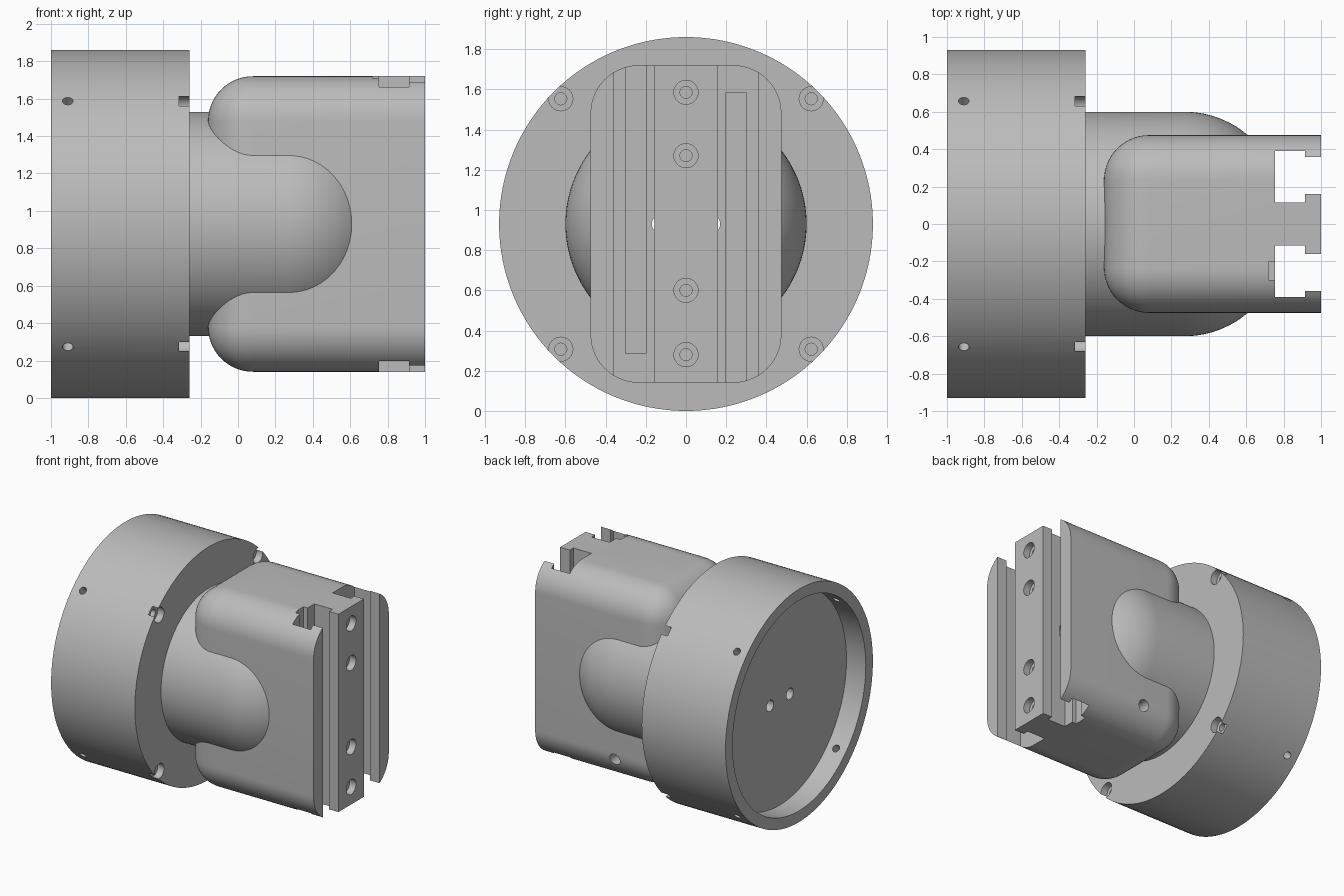
import bpy, bmesh, math
from mathutils import Matrix, Vector

if "Cube" in bpy.data.objects:
    bpy.data.objects.remove(bpy.data.objects["Cube"])

CZ = 0.93  # height of the main axis

grey = bpy.data.materials.new("light_grey")
grey.use_nodes = True
colour = (0.5, 0.5, 0.5, 1)
grey.diffuse_color = colour
grey.node_tree.nodes["Principled BSDF"].inputs["Base Color"].default_value = colour


def finish(name, bm):
    bmesh.ops.recalc_face_normals(bm, faces=bm.faces)
    mesh = bpy.data.meshes.new(name)
    bm.to_mesh(mesh)
    bm.free()
    mesh.materials.append(grey)
    ob = bpy.data.objects.new(name, mesh)
    bpy.context.collection.objects.link(ob)
    return ob


def lathe(name, profile, steps=128):
    """Revolve (x, radius) points about the main axis."""
    bm = bmesh.new()
    verts = [bm.verts.new((x, 0, CZ + r)) for x, r in profile]
    edges = [bm.edges.new(pair) for pair in zip(verts, verts[1:])]
    bmesh.ops.spin(bm, geom=verts + edges, cent=(0, 0, CZ), axis=(1, 0, 0),
                   angle=math.tau, steps=steps)
    bmesh.ops.remove_doubles(bm, verts=bm.verts, dist=1e-4)
    return finish(name, bm)


def box(name, lo, hi):
    lo, hi = Vector(lo), Vector(hi)
    bm = bmesh.new()
    bmesh.ops.create_cube(bm, size=1, matrix=Matrix.Translation((lo + hi) / 2)
                          @ Matrix.Diagonal((*(hi - lo), 1)))
    return finish(name, bm)


def rod(start, end, radius):
    start, end = Vector(start), Vector(end)
    d = end - start
    bm = bmesh.new()
    turn = d.to_track_quat("Z", "Y").to_matrix().to_4x4()
    bmesh.ops.create_cone(bm, cap_ends=True, segments=32, radius1=radius, radius2=radius,
                          depth=d.length, matrix=Matrix.Translation((start + end) / 2) @ turn)
    return finish("cutter", bm)


def cut(part, cutters):
    """Subtract the cutters, remove them, then shade smooth with sharp edges."""
    bpy.ops.object.select_all(action="DESELECT")
    bpy.context.view_layer.objects.active = part
    part.select_set(True)
    for c in cutters:
        c.hide_render = True
        mod = part.modifiers.new("cut", "BOOLEAN")
        mod.operation, mod.solver, mod.object = "DIFFERENCE", "EXACT", c
        bpy.ops.object.modifier_apply(modifier=mod.name)
        bpy.data.objects.remove(c)
    bpy.ops.object.shade_smooth_by_angle(angle=math.radians(30))


def wire_holes():
    return [rod((-1.2, s * 0.125, CZ), (0.8, s * 0.125, CZ), 0.045) for s in (-1, 1)]


def screw_hole(x, y, z, depth):
    """Counterbored screw hole entering from +x."""
    return [rod((x - 0.055, y, z), (x + 0.05, y, z), 0.06),
            rod((x - depth, y, z), (x, y, z), 0.03)]


# Round flange with a shallow recess in its outer end
flange = lathe("round_flange", [(-0.83, 0), (-0.83, 0.84), (-1, 0.84), (-1, 0.93),
                                (-0.26, 0.93), (-0.26, 0)])
cutters = wire_holes()
for sy in (-1, 1):
    for sz in (-1, 1):
        cutters += screw_hole(-0.26, sy * 0.623, CZ + sz * 0.623, 0.45)
        cutters.append(rod((-0.91, sy * 0.5, CZ + sz * 0.5),
                           (-0.91, sy * 0.75, CZ + sz * 0.75), 0.028))
cut(flange, cutters)

# Round boss with a domed shoulder
R = 0.52
arc = [math.radians(a) for a in range(0, 49, 4)]
profile = [(-0.28, 0), (-0.28, 0.6)]
profile += [(0.27 + R * math.sin(a), 0.6 - R + R * math.cos(a)) for a in arc]
profile.append((profile[-1][0], 0))
cut(lathe("domed_boss", profile), wire_holes())

# Rounded clamp body, square only at its +x end
bm = bmesh.new()
bmesh.ops.create_cube(bm, size=1, matrix=Matrix.Translation((0.42, 0, CZ))
                      @ Matrix.Diagonal((1.16, 0.95, 1.58, 1)))
rounded = [e for e in bm.edges if any(v.co.x < 0.9 for v in e.verts)]
bmesh.ops.bevel(bm, geom=rounded, offset=0.24, offset_type="OFFSET", segments=14,
                profile=0.5, affect="EDGES", clamp_overlap=True)
body = finish("clamp_body", bm)

cutters = wire_holes()
for s in (-1, 1):
    # T-shaped slot: wide chamber, narrow mouth, and a floor groove closed at one end
    for x0, x1, inner, outer in ((0.755, 0.915, 0.115, 0.39), (0.9, 1.1, 0.16, 0.357)):
        y0, y1 = sorted((s * inner, s * outer))
        cutters.append(box("cutter", (x0, y0, -0.1), (x1, y1, 2)))
    y0, y1 = sorted((s * 0.2, s * 0.3))
    z0, z1 = (0.285, 2) if s < 0 else (-0.1, 1.585)
    cutters.append(box("cutter", (0.718, y0, z0), (0.8, y1, z1)))
for z in (0.28, 0.6, 1.27, 1.585):
    cutters += screw_hole(1, 0, z, 0.3)
# Side set-screw hole
cutters.append(rod((0.3, 0.2, 0.33), (0.3, 0.6, 0.33), 0.045))
cut(body, cutters)
